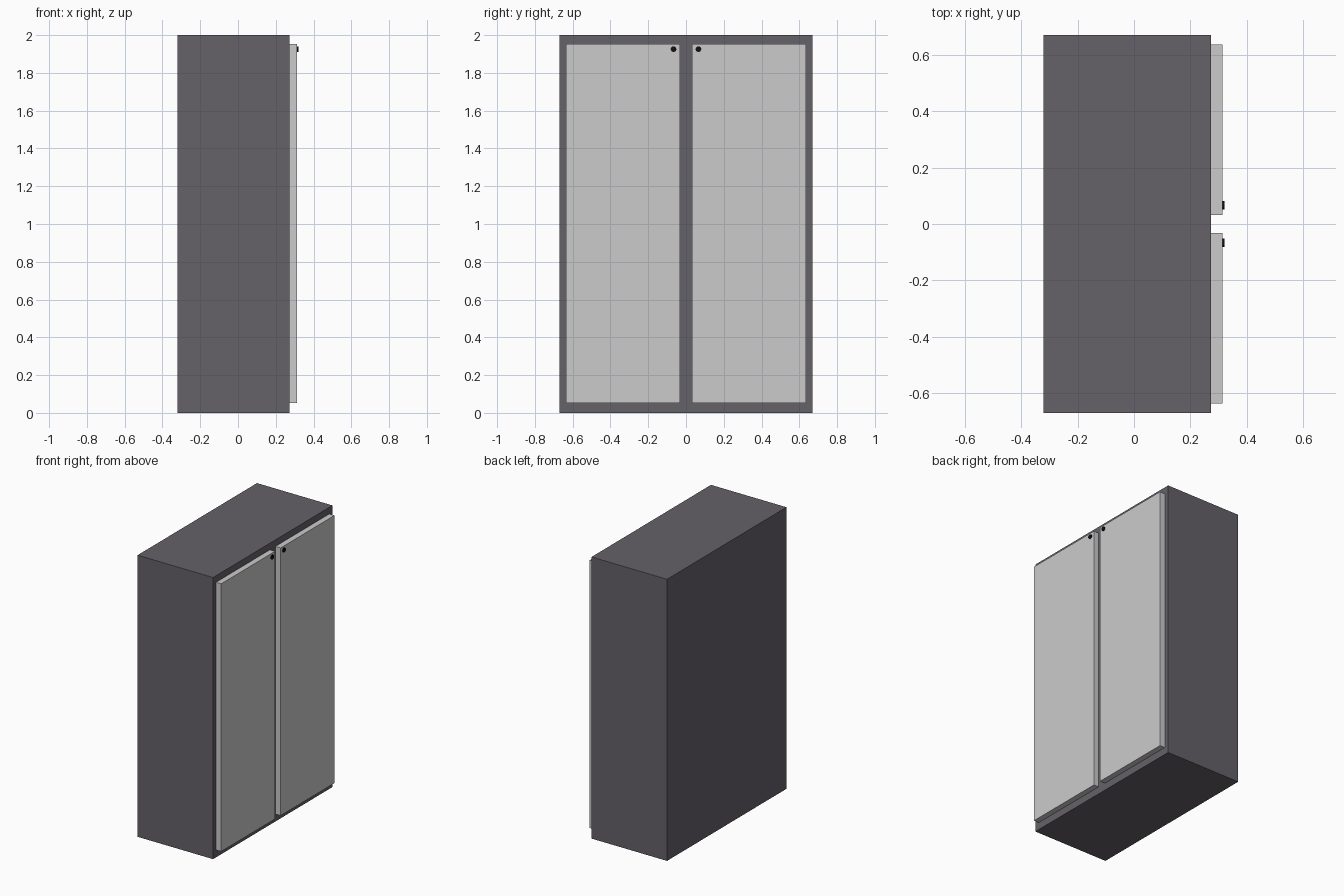
import bpy, math

if "Cube" in bpy.data.objects:
    bpy.data.objects.remove(bpy.data.objects["Cube"])


def material(name, color):
    m = bpy.data.materials.new(name)
    m.diffuse_color = (*color, 1)
    m.use_nodes = True
    m.node_tree.nodes["Principled BSDF"].inputs["Base Color"].default_value = m.diffuse_color
    return m


def box(name, lo, hi, mat=None):
    bpy.ops.mesh.primitive_cube_add(size=1, location=[(a + b) / 2 for a, b in zip(lo, hi)])
    ob = bpy.context.object
    ob.name = name
    ob.scale = [b - a for a, b in zip(lo, hi)]
    bpy.ops.object.transform_apply(location=False, rotation=False, scale=True)
    if mat:
        ob.data.materials.append(mat)
    return ob


dark = material("dark_grey", (0.13, 0.12, 0.14))
black = material("black", (0.005, 0.005, 0.005))

# Cabinet body
box("cabinet_body", (-0.32, -0.67, 0), (0.273, 0.67, 2), dark)

for side, s in (("left", -1), ("right", 1)):
    # Door panel on the +x face
    y0, y1 = sorted((s * 0.031, s * 0.636))
    box(side + "_door", (0.273, y0, 0.052), (0.313, y1, 1.953))
    # Small round knob near the top inner corner
    bpy.ops.mesh.primitive_cylinder_add(vertices=24, radius=0.015, depth=0.01,
                                        location=(0.315, s * 0.066, 1.926),
                                        rotation=(0, math.pi / 2, 0))
    knob = bpy.context.object
    knob.name = side + "_knob"
    knob.data.materials.append(black)
    bpy.ops.object.shade_smooth_by_angle()
